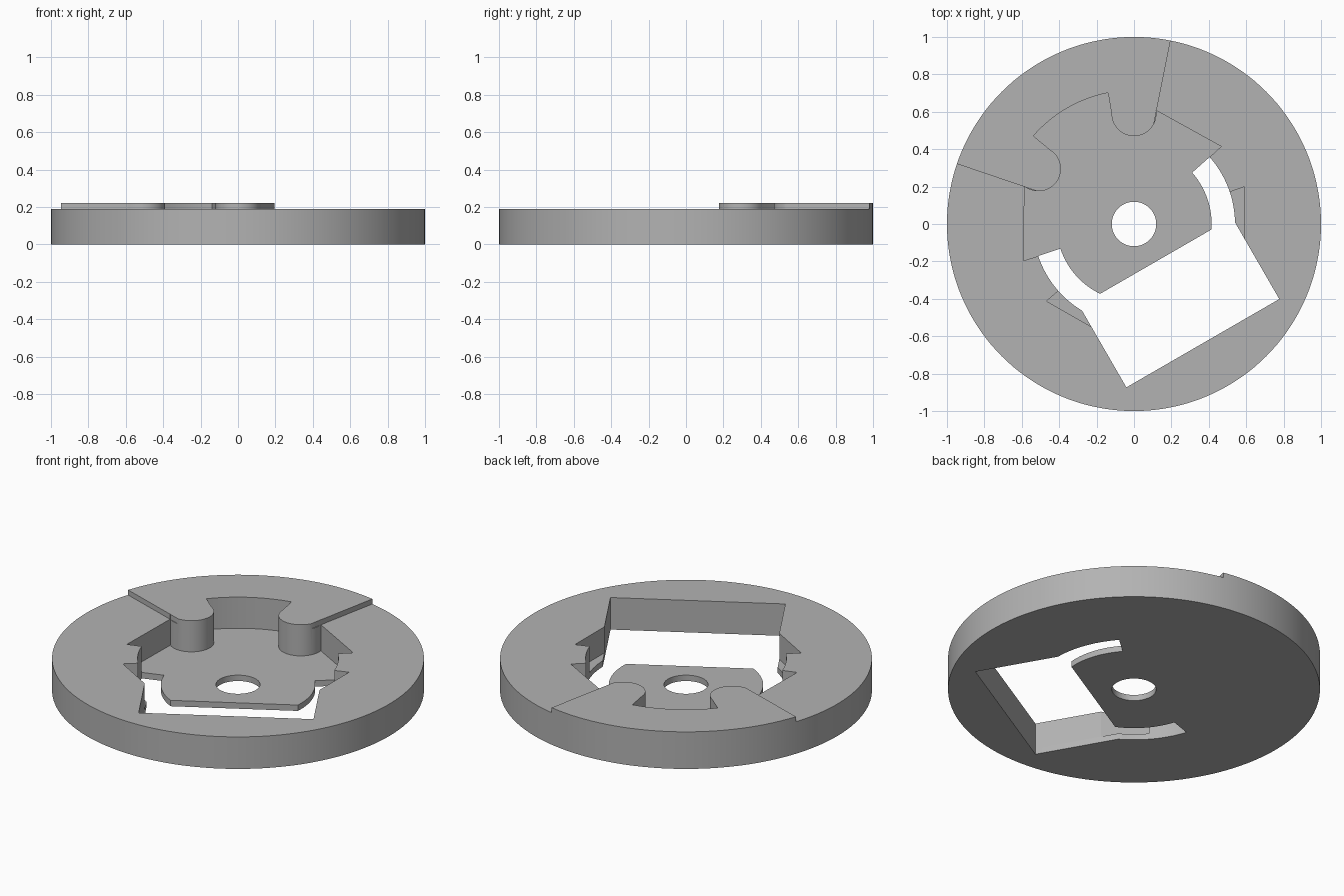
import bpy, bmesh
from math import sin, cos, radians
from mathutils import Matrix

if "Cube" in bpy.data.objects:
    bpy.data.objects.remove(bpy.data.objects["Cube"])

TOP, RIM, FLOOR = 0.22, 0.19, 0.035
TURN = Matrix.Rotation(radians(30), 4, 'Z')   # symmetry axis of the cut-outs

grey = bpy.data.materials.new("plain grey")
grey.use_nodes = True
colour = (0.45, 0.45, 0.45, 1)
grey.diffuse_color = colour
grey.node_tree.nodes["Principled BSDF"].inputs["Base Color"].default_value = colour


def arc(radius, start, end, steps, centre=(0, 0)):
    angles = [radians(start + (end - start) * i / steps) for i in range(steps + 1)]
    return [(centre[0] + radius * cos(a), centre[1] + radius * sin(a)) for a in angles]


def mirrored(half):
    """Close a right-hand half outline with its mirror image."""
    return half + [(-x, y) for x, y in reversed(half) if abs(x) > 1e-5]


def prism(name, outline, low, high):
    bm = bmesh.new()
    face = bm.faces.new([bm.verts.new((x, y, low)) for x, y in outline])
    side = bmesh.ops.extrude_face_region(bm, geom=[face])["geom"]
    bmesh.ops.translate(bm, vec=(0, 0, high - low),
                        verts=[v for v in side if isinstance(v, bmesh.types.BMVert)])
    bmesh.ops.recalc_face_normals(bm, faces=bm.faces)
    bm.transform(TURN)
    mesh = bpy.data.meshes.new(name)
    bm.to_mesh(mesh)
    bm.free()
    mesh.materials.append(grey)
    obj = bpy.data.objects.new(name, mesh)
    bpy.context.collection.objects.link(obj)
    return obj


def cut(body, cutter):
    cutter.hide_render = True
    mod = body.modifiers.new("cut", 'BOOLEAN')
    mod.operation = 'DIFFERENCE'
    mod.solver = 'EXACT'
    mod.object = cutter
    bpy.context.view_layer.objects.active = body
    bpy.ops.object.modifier_apply(modifier=mod.name)
    bpy.data.objects.remove(cutter)


# Round plate at full height
plate = prism("round_plate", arc(1, 0, 360, 144)[:-1], 0, TOP)

# Lower the rim everywhere except the raised sector
cut(plate, prism("rim_step", [(0, 0)] + arc(1.3, 48.75, -228.75, 48), RIM, 0.4))

# Pocket with two round lobes, side teeth and an open end
tooth = arc(0.54, 11.5, -11.5, 8)
pocket = (arc(0.715, 90, 71.2, 8)
          + arc(0.12, 150, 338, 28, (0.295, 0.511))
          + [(0.611, 0.126)] + tooth + [(0.611, -0.123)]
          + [(0.472, -0.362), (0.472, -0.736)])
cut(plate, prism("pocket", mirrored(pocket), FLOOR, 0.4))

# Opening through the floor, with a curved slot on each side
opening = (arc(0.415, -34.1, 11.5, 14) + tooth
           + arc(0.54, -11.5, -29.07, 6)[1:] + [(0.472, -0.736)])
cut(plate, prism("opening", mirrored(opening), -0.1, FLOOR + 0.02))

# Centre bore
cut(plate, prism("bore", arc(0.119, 0, 360, 64)[:-1], -0.1, 0.4))

bpy.ops.object.select_all(action='DESELECT')
plate.select_set(True)
bpy.context.view_layer.objects.active = plate
bpy.ops.object.shade_smooth_by_angle(angle=radians(30))
